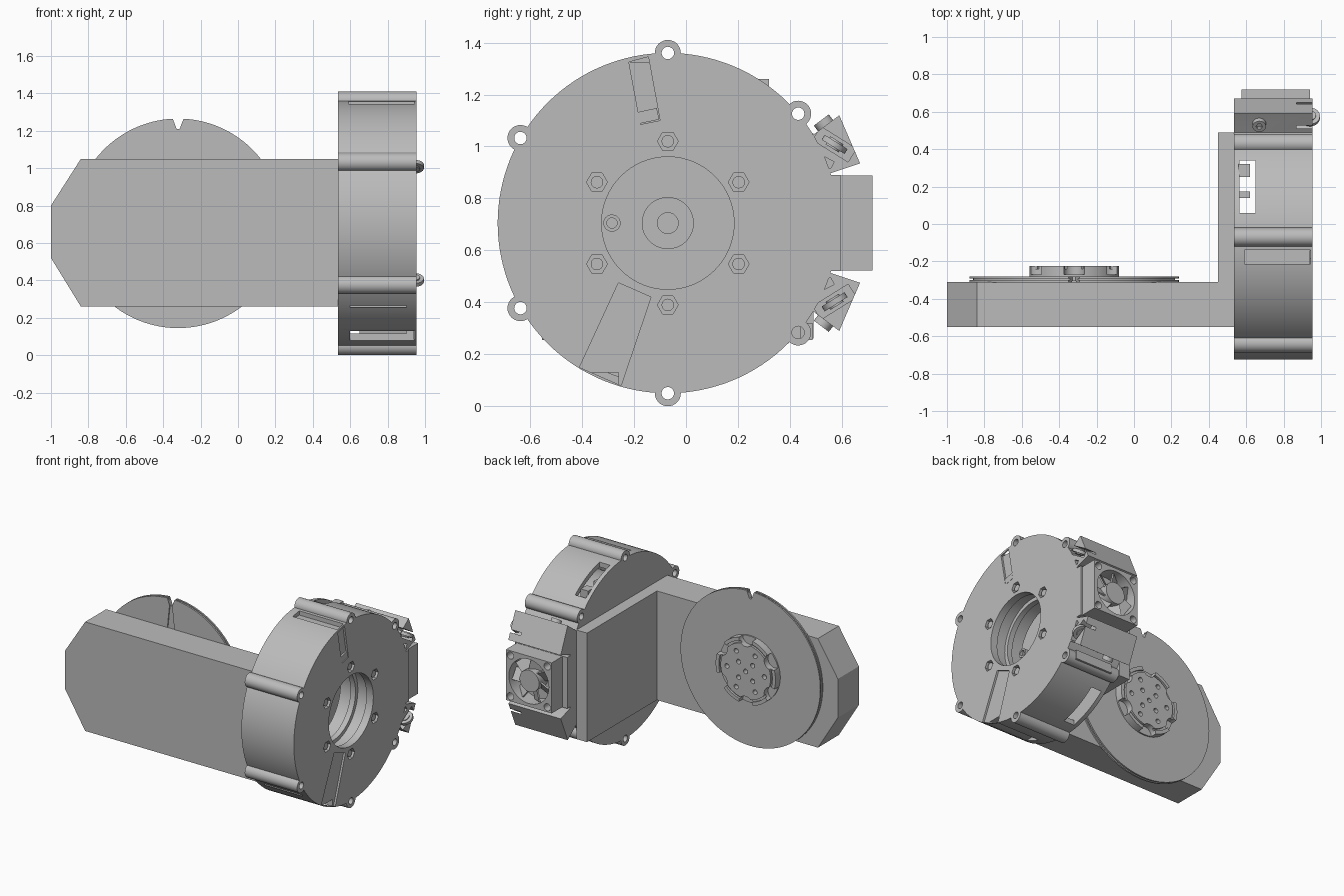
import bpy, bmesh, math
from mathutils import Matrix, Vector

cube = bpy.data.objects.get("Cube")
if cube:
    bpy.data.objects.remove(cube)

GREY = (0.5, 0.5, 0.5, 1)
grey = bpy.data.materials.new("plain grey")
grey.use_nodes = True
grey.diffuse_color = GREY
grey.node_tree.nodes["Principled BSDF"].inputs["Base Color"].default_value = GREY

CY, CZ, R = -0.07, 0.705, 0.655      # housing axis and radius
X0, X1 = 0.535, 0.955                # housing ends
DX = -0.32                           # disc axis


def circle(a, b, r, n=48, start=0):
    return [(a + r * math.cos(start + math.tau * i / n),
             b + r * math.sin(start + math.tau * i / n)) for i in range(n)]


def rect(a0, b0, a1, b1):
    return [(a0, b0), (a1, b0), (a1, b1), (a0, b1)]


def polar(a, b, r, degrees):
    t = math.radians(degrees)
    return a + r * math.cos(t), b + r * math.sin(t)


def flip(points):
    """Mirror a profile about the housing's mid height."""
    return [(a, 2 * CZ - b) for a, b in points]


def prism(name, axis, lo, hi, *profiles):
    """Extrude one or more profiles along an axis."""
    place = {"x": lambda a, b, d: (d, a, b),
             "y": lambda a, b, d: (a, d, b),
             "z": lambda a, b, d: (a, b, d)}[axis]
    bm = bmesh.new()
    for pts in profiles:
        low = [bm.verts.new(place(a, b, lo)) for a, b in pts]
        high = [bm.verts.new(place(a, b, hi)) for a, b in pts]
        bm.faces.new(low)
        bm.faces.new(high)
        for i in range(len(pts)):
            j = (i + 1) % len(pts)
            bm.faces.new((low[i], low[j], high[j], high[i]))
    bmesh.ops.recalc_face_normals(bm, faces=bm.faces)
    mesh = bpy.data.meshes.new(name)
    bm.to_mesh(mesh)
    bm.free()
    mesh.materials.append(grey)
    obj = bpy.data.objects.new(name, mesh)
    bpy.context.collection.objects.link(obj)
    return obj


def combine(obj, other, operation="DIFFERENCE"):
    mod = obj.modifiers.new("combine", "BOOLEAN")
    mod.operation, mod.solver, mod.object = operation, "EXACT", other
    bpy.context.view_layer.update()
    deps = bpy.context.evaluated_depsgraph_get()
    mesh = bpy.data.meshes.new_from_object(obj.evaluated_get(deps))
    obj.modifiers.clear()
    obj.data = mesh
    bpy.data.objects.remove(other)


def cut(obj, axis, lo, hi, *profiles):
    combine(obj, prism("cutter", axis, lo, hi, *profiles))


def tilted(length, width, a, b, degrees):
    """Rectangle turned about its centre."""
    t = math.radians(degrees)
    c, s = math.cos(t), math.sin(t)
    return [(a + u * c - v * s, b + u * s + v * c)
            for u, v in rect(-length / 2, -width / 2, length / 2, width / 2)]


# Arm: chamfered slab and the upright plate that carries the housing
prism("arm", "y", -0.55, -0.31,
      [(-1, 0.52), (-0.84, 0.26), (X0, 0.26), (X0, 1.05), (-0.84, 1.05), (-1, 0.80)])
prism("mounting_plate", "z", 0.26, 1.05, rect(0.45, -0.315, X0, 0.49))

# Housing drum with six bolt lugs
lugs = [polar(CY, CZ, R, d) for d in (90, 150, 210, 270, 320, 40)]
housing = prism("housing", "x", X0, X1, circle(CY, CZ, R, 128))
combine(housing, prism("lugs", "x", X0, X1, *[circle(*p, 0.05, 32) for p in lugs]), "UNION")
cut(housing, "x", 0.56, 0.90, circle(CY, CZ, 0.62, 128))
cut(housing, "x", 0.89, 1.0, circle(CY, CZ, 0.255, 64))
cut(housing, "x", 0.5, 1.0, *[circle(*p, 0.024, 20) for p in lugs])

# Cable windows through the top and bottom of the rim
window = rect(0.565, 0.06, 0.65, 0.34)
cut(housing, "z", 0.0, 0.35, window)
cut(housing, "z", 1.05, 1.4, window)
prism("window_clips", "z", 1.20, 1.26, rect(0.56, 0.25, 0.62, 0.32), rect(0.56, 0.14, 0.62, 0.175))

# Shallow channels on the outer face, opening on the rim
upper = [(-0.22, 1.325), (-0.145, 1.345), (-0.10, 1.10), (-0.175, 1.085)]
lower = [(-0.26, 0.475), (-0.135, 0.42), (-0.25, 0.08), (-0.41, 0.15)]
cut(housing, "x", X1 - 0.014, 1.0, upper, lower)
cut(housing, "z", 1.325, 1.4, rect(0.59, -0.215, 0.945, -0.14))
cut(housing, "z", 0.0, 0.13, rect(0.60, -0.40, 0.945, -0.26))
prism("channel_step", "x", 0.93, X1 - 0.002, tilted(0.076, 0.045, -0.145, 1.118, 12))

# Hex pockets with bolts around the bore
bolts = [polar(CY, CZ, 0.315, 30 + 60 * i) for i in range(6)]
cut(housing, "x", 0.915, 1.0, *[circle(*p, 0.04, 6) for p in bolts])
prism("bolt_ends", "x", 0.91, 0.945, *[circle(*p, 0.024, 20) for p in bolts])

# Bearing rings inside the bore, with the shaft boss on the floor
for name, lo, hi, outer, inner in (("stator", 0.67, 0.90, 0.45, 0.285),
                                   ("bearing_ring", 0.77, 0.81, 0.30, 0.258),
                                   ("shaft_boss", 0.55, 0.60, 0.10, 0.04)):
    ring = prism(name, "x", lo, hi, circle(CY, CZ, outer, 64))
    cut(ring, "x", lo + 0.001 if inner < 0.1 else 0.4, 1.0, circle(CY, CZ, inner, 64))
pin = prism("locating_pin", "x", 0.55, 0.72, circle(-0.285, CZ, 0.033, 24))
cut(pin, "x", 0.70, 0.8, circle(-0.285, CZ, 0.02, 24))

# Fan seat and the two slanted corner blocks
prism("fan_seat", "x", X0, X1, rect(0.50, 0.52, 0.595, 0.89))
wedge = [(0.42, 1.0), (0.49, 1.045), (0.59, 1.12), (0.67, 0.935), (0.55, 0.895), (0.46, 0.89)]
slot = tilted(0.16, 0.06, 0.572, 1.008, -32)
notch = tilted(0.075, 0.03, 0.53, 0.945, -28)
for side, mirror in (("upper", lambda p: p), ("lower", flip)):
    block = prism(side + "_corner_block", "x", X0, X1, mirror(wedge))
    cut(block, "x", 0.87, 1.0, mirror(slot))
    cut(block, "x", 0.93, 1.0, mirror(notch))
    # Round button standing on edge in the slot, and a screw on the flank
    sign = 1 if side == "upper" else -1
    for name, r, depth, x, y, z, tilt in (("button", 0.052, 0.022, 0.942, 0.572, 1.008, -32),
                                          ("button_core", 0.03, 0.036, 0.942, 0.572, 1.008, -32),
                                          ("flank_screw", 0.036, 0.05, 0.67, 0.536, 1.082, 37)):
        part = prism(side + "_" + name, "z", -depth / 2, depth / 2, circle(0, 0, r, 28))
        if name == "flank_screw":
            cut(part, "z", 0.01 * sign if sign > 0 else -0.1, 0.1 if sign > 0 else -0.01,
                circle(0, 0, 0.018, 6))
        turn = Matrix.Rotation(math.radians(tilt * sign), 4, "X")
        part.data.transform(Matrix.Translation((x, y, CZ + sign * (z - CZ))) @ turn)

# Small feet on the rim
prism("rim_feet", "x", 0.60, 0.90, rect(0.44, 0.255, 0.487, 0.32), rect(-0.555, 0.255, -0.51, 0.30))

# Cooling fan: frame, hub and pitched blades
FX = 0.757
frame = prism("fan_frame", "y", 0.585, 0.718, rect(FX - 0.183, 0.522, FX + 0.183, 0.888))
cut(frame, "y", 0.61, 0.8, circle(FX, CZ, 0.16, 64))
corners = [(FX + a * 0.148, CZ + b * 0.148) for a in (-1, 1) for b in (-1, 1)]
cut(frame, "y", 0.64, 0.8, *[circle(*p, 0.026, 20) for p in corners])
prism("fan_hub", "y", 0.60, 0.712, circle(FX, CZ, 0.078, 40))
for i in range(7):
    blade = prism("fan_blade", "y", -0.005, 0.005, rect(0.07, -0.045, 0.152, 0.045))
    blade.data.transform(Matrix.Translation((FX, 0.665, CZ))
                         @ Matrix.Rotation(math.tau * i / 7, 4, "Y")
                         @ Matrix.Rotation(math.radians(35), 4, "X"))

# Turntable disc with a grooved rim and a notch at the top
disc = prism("turntable", "y", -0.312, -0.28, circle(DX, CZ, 0.56, 128))
groove = prism("rim_groove", "y", -0.300, -0.291, circle(DX, CZ, 0.60, 128))
cut(groove, "y", -0.4, -0.2, circle(DX, CZ, 0.54, 128))
combine(disc, groove)
cut(disc, "y", -0.4, -0.2, [(DX - 0.008, 1.21), (DX + 0.008, 1.21), (DX + 0.035, 1.28), (DX - 0.035, 1.28)])
cut(disc, "y", -0.4, -0.304, [(DX - 0.03, 1.03), (DX + 0.03, 1.03), (DX + 0.01, 1.22), (DX - 0.01, 1.22)])

# Hub with scalloped rim, raised lip segments and a hole pattern
hub = prism("hub", "y", -0.285, -0.225, circle(DX, CZ, 0.24, 72))
cut(hub, "y", -0.27, -0.2, *[circle(*polar(DX, CZ, 0.235, 60 * i + 30), 0.055, 28) for i in range(6)])
holes = [(DX, CZ)] + [polar(DX, CZ, 0.08, 90 * i + 45) for i in range(4)]
holes += [polar(DX, CZ, 0.15, 60 * i) for i in range(6)]
cut(hub, "y", -0.26, -0.2, *[circle(*p, 0.017, 16) for p in holes])
lip_gap = prism("lip_gap", "y", -0.24, -0.2, circle(DX, CZ, 0.215, 72))
cut(lip_gap, "y", -0.3, -0.1, circle(DX, CZ, 0.20, 72))
combine(hub, lip_gap)

# Smooth round walls, crisp edges
for obj in bpy.context.collection.objects:
    if obj.type == "MESH" and obj.data.materials and obj.data.materials[0] == grey:
        obj.data.shade_smooth()
        obj.data.set_sharp_from_angle(angle=math.radians(30))
